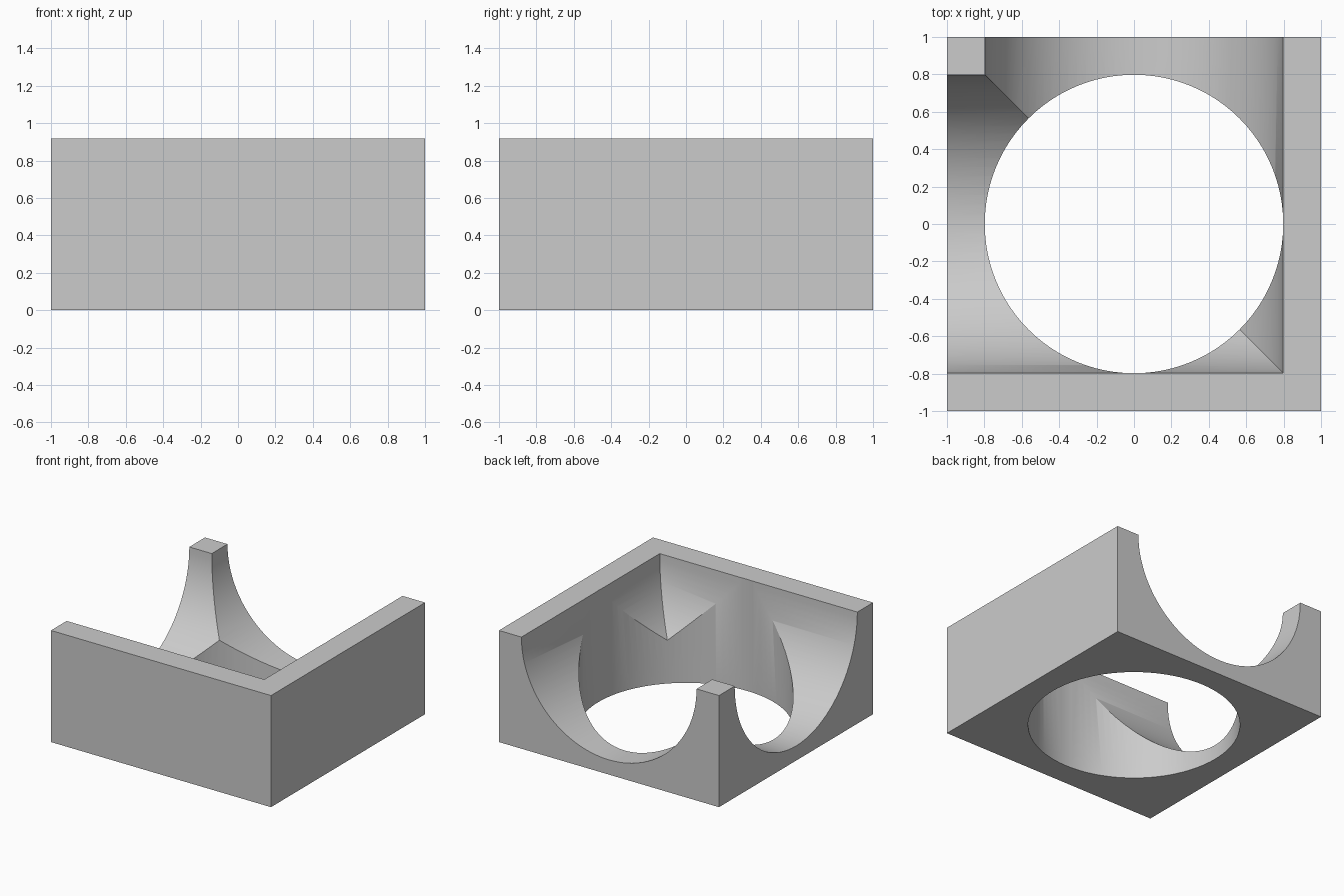
import bpy, bmesh, math

if "Cube" in bpy.data.objects:
    bpy.data.objects.remove(bpy.data.objects["Cube"], do_unlink=True)

HEIGHT = 0.917
BORE = 0.798      # radius of the upright hole
CHANNEL = 0.796   # radius of the half-round elbow channel
SEGMENTS = 96

grey = bpy.data.materials.new("light_grey")
grey.use_nodes = True
colour = (0.6, 0.6, 0.6, 1)
grey.diffuse_color = colour
grey.node_tree.nodes["Principled BSDF"].inputs["Base Color"].default_value = colour


def make_object(name, bm):
    bmesh.ops.recalc_face_normals(bm, faces=bm.faces[:])
    mesh = bpy.data.meshes.new(name)
    bm.to_mesh(mesh)
    bm.free()
    mesh.materials.append(grey)
    obj = bpy.data.objects.new(name, mesh)
    bpy.context.collection.objects.link(obj)
    return obj


def loft(rings):
    """Join closed rings of points into a capped solid."""
    bm = bmesh.new()
    rows = [[bm.verts.new(p) for p in ring] for ring in rings]
    for a, b in zip(rows, rows[1:]):
        for i in range(len(a)):
            j = (i + 1) % len(a)
            bm.faces.new((a[i], a[j], b[j], b[i]))
    bm.faces.new(rows[0])
    bm.faces.new(rows[-1])
    return bm


# Solid block
block = make_object("block", loft([
    [(-1, -1, z), (1, -1, z), (1, 1, z), (-1, 1, z)] for z in (0, HEIGHT)]))

# Upright hole
angles = [2 * math.pi * i / SEGMENTS for i in range(SEGMENTS)]
hole = make_object("hole_cutter", loft([
    [(BORE * math.cos(a), BORE * math.sin(a), z) for a in angles]
    for z in (-0.3, 1.4)]))

# Half-round channel with a mitred right-angle turn, open at the right and back
profile = [(-CHANNEL, 1.3)]
for i in range(SEGMENTS // 2 + 1):
    a = math.pi * (1 + 2 * i / SEGMENTS)
    profile.append((CHANNEL * math.cos(a), HEIGHT + CHANNEL * math.sin(a)))
profile.append((CHANNEL, 1.3))
channel = make_object("channel_cutter", loft([
    [(-1.3, u, z) for u, z in profile],
    [(-u, u, z) for u, z in profile],
    [(-u, 1.3, z) for u, z in profile]]))

# Cut both passages out of the block
for cutter in (channel, hole):
    cut = block.modifiers.new(cutter.name, "BOOLEAN")
    cut.operation = "DIFFERENCE"
    cut.solver = "EXACT"
    cut.object = cutter
bpy.ops.object.select_all(action="DESELECT")
block.select_set(True)
bpy.context.view_layer.objects.active = block
for modifier in list(block.modifiers):
    bpy.ops.object.modifier_apply(modifier=modifier.name)
for cutter in (channel, hole):
    bpy.data.objects.remove(cutter, do_unlink=True)

# Smooth curved walls, crisp edges
bpy.ops.object.shade_smooth_by_angle(angle=math.radians(25))
